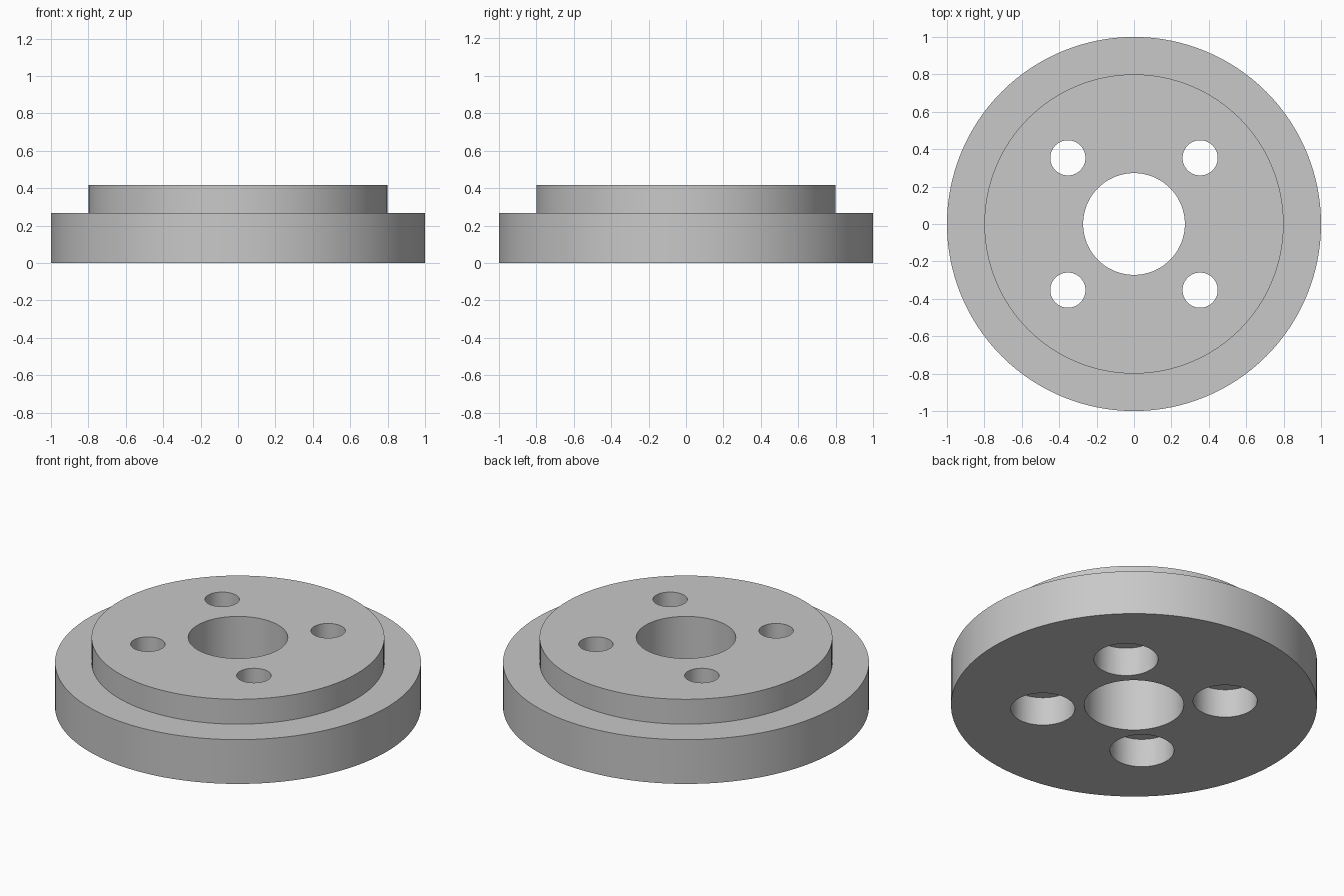
import bpy, bmesh, math

if "Cube" in bpy.data.objects:
    bpy.data.objects.remove(bpy.data.objects["Cube"])

# One plain grey for the whole part
grey = bpy.data.materials.new("light_grey")
grey.diffuse_color = (0.58, 0.58, 0.58, 1.0)
grey.use_nodes = True
grey.node_tree.nodes["Principled BSDF"].inputs["Base Color"].default_value = grey.diffuse_color


def lathe(name, profile, steps, closed, centre=(0, 0)):
    """Revolve (radius, z) points about a vertical axis at centre."""
    bm = bmesh.new()
    verts = [bm.verts.new((r, 0, z)) for r, z in profile]
    pairs = list(zip(verts, verts[1:]))
    if closed:
        pairs.append((verts[-1], verts[0]))
    edges = [bm.edges.new(p) for p in pairs]
    bmesh.ops.spin(bm, geom=verts + edges, cent=(0, 0, 0), axis=(0, 0, 1),
                   angle=2 * math.pi, steps=steps, use_merge=True)
    bmesh.ops.remove_doubles(bm, verts=bm.verts[:], dist=1e-5)
    if not closed:
        bmesh.ops.holes_fill(bm, edges=[e for e in bm.edges if e.is_boundary])
    bmesh.ops.recalc_face_normals(bm, faces=bm.faces[:])
    mesh = bpy.data.meshes.new(name)
    bm.to_mesh(mesh)
    bm.free()
    mesh.materials.append(grey)
    obj = bpy.data.objects.new(name, mesh)
    obj.location = (centre[0], centre[1], 0)
    bpy.context.collection.objects.link(obj)
    return obj


# Stepped disc with a central bore
BORE, HUB, RIM = 0.272, 0.8, 1.0
STEP, TOP = 0.267, 0.417
disc = lathe("stepped_disc",
             [(BORE, 0), (RIM, 0), (RIM, STEP), (HUB, STEP), (HUB, TOP), (BORE, TOP)],
             128, True)

# Four bolt holes on a circle, counterbored from below
HOLE, COUNTERBORE, DEPTH, CIRCLE = 0.094, 0.175, 0.172, 0.5
cutters = []
for i in range(4):
    a = math.radians(45 + 90 * i)
    cutter = lathe(f"bolt_hole_cutter_{i + 1}",
                   [(COUNTERBORE, -0.1), (COUNTERBORE, DEPTH), (HOLE, DEPTH), (HOLE, TOP + 0.1)],
                   64, False, (CIRCLE * math.cos(a), CIRCLE * math.sin(a)))
    cutter.hide_render = True
    cutters.append(cutter)
    mod = disc.modifiers.new(f"bolt_hole_{i + 1}", 'BOOLEAN')
    mod.operation = 'DIFFERENCE'
    mod.solver = 'EXACT'
    mod.object = cutter

# Apply the cuts, drop the cutters and smooth the round walls
bpy.context.view_layer.objects.active = disc
disc.select_set(True)
for mod in list(disc.modifiers):
    bpy.ops.object.modifier_apply(modifier=mod.name)
for cutter in cutters:
    bpy.data.objects.remove(cutter)
bpy.ops.object.shade_smooth_by_angle(angle=math.radians(30))
